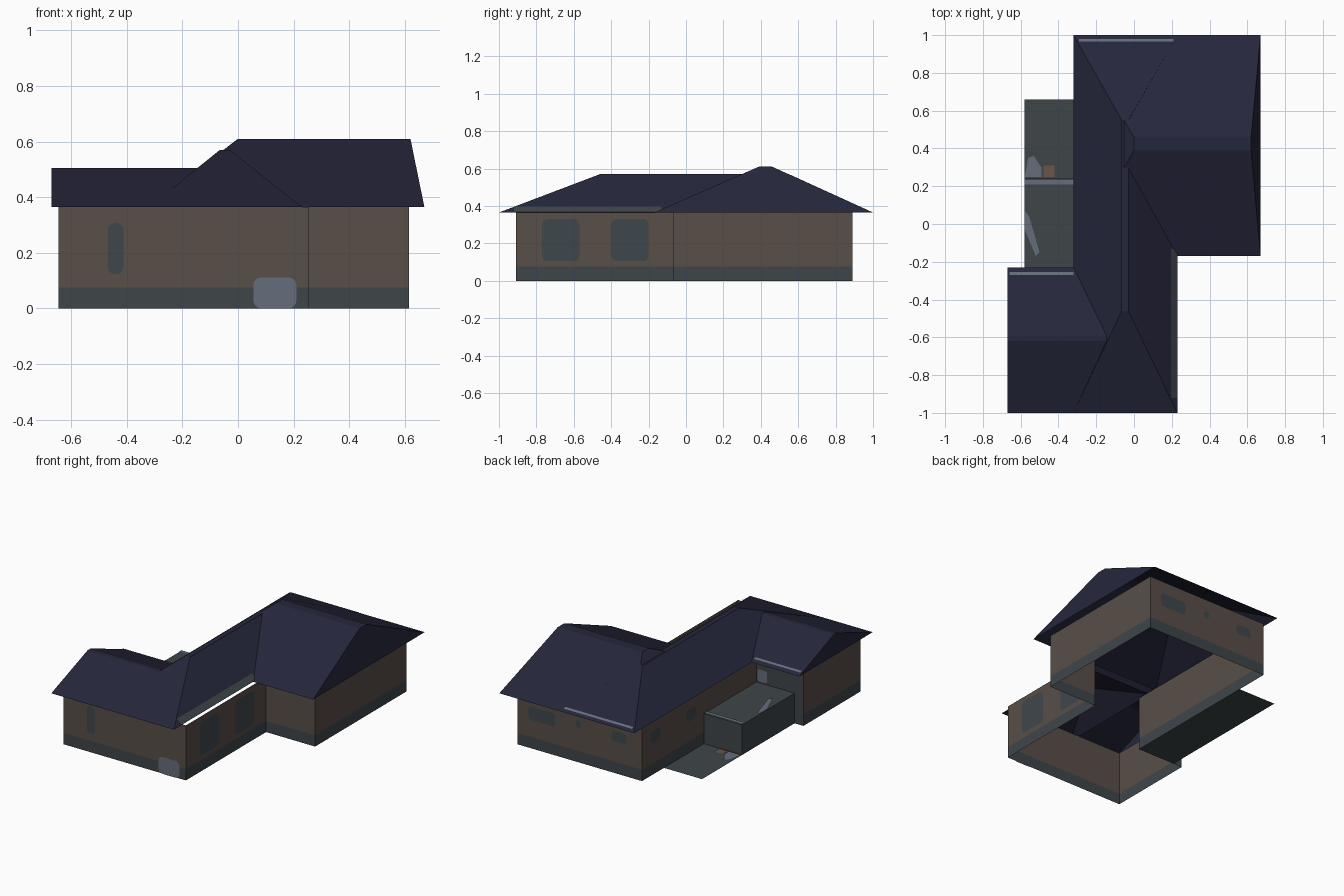
import bpy, math
from mathutils import Vector

if "Cube" in bpy.data.objects:
    bpy.data.objects.remove(bpy.data.objects["Cube"])


def mat(name, hexcode):
    lin = []
    for i in (0, 2, 4):
        c = int(hexcode[i:i + 2], 16) / 255
        lin.append(c / 12.92 if c < 0.04045 else ((c + 0.055) / 1.055) ** 2.4)
    m = bpy.data.materials.new(name)
    m.diffuse_color = (*lin, 1)
    m.use_nodes = True
    m.node_tree.nodes["Principled BSDF"].inputs["Base Color"].default_value = m.diffuse_color
    return m


ROOF = mat("navy roof", "25263B")
WALL = mat("brown wall", "584E48")
BASE = mat("slate base", "3E4549")
GLASS = mat("slate window", "3F474C")
LIGHT = mat("pale blue grey", "656D7B")
RUST = mat("rust brown", "6B5347")


def obj(name, verts, faces, mats, idx=None):
    me = bpy.data.meshes.new(name)
    me.from_pydata(verts, [], faces)
    for m in mats:
        me.materials.append(m)
    if idx:
        for p, i in zip(me.polygons, idx):
            p.material_index = i
    me.update()
    o = bpy.data.objects.new(name, me)
    bpy.context.collection.objects.link(o)
    return o


def sheet(name, pts, out, m):
    """Single flat face whose normal points towards 'out'."""
    pts = [Vector(p) for p in pts]
    n = Vector((0, 0, 0))
    for a, b in zip(pts, pts[1:] + pts[:1]):
        n += a.cross(b)
    if n.dot(Vector(out)) < 0:
        pts.reverse()
    return obj(name, pts, [range(len(pts))], [m])


# roofs: open hipped shells, eave rectangle to ridge rectangle
EAVE = 0.365


def roof(name, eave, ridge, z):
    v = []
    for (x0, x1, y0, y1), h in ((eave, EAVE), (ridge, z)):
        v += [(x0, y0, h), (x1, y0, h), (x1, y1, h), (x0, y1, h)]
    f = [(i, (i + 1) % 4, (i + 1) % 4 + 4, i + 4) for i in range(4)] + [(4, 5, 6, 7)]
    obj(name, v, f, [ROOF])


roof("front_wing_roof", (-0.67, 0.23, -1, -0.23), (-0.67, -0.1, -0.62, -0.59), 0.505)
roof("main_roof", (-0.32, 0.23, -1, 1), (-0.065, -0.03, -0.46, 0.55), 0.57)
roof("back_wing_roof", (-0.32, 0.67, -0.17, 1), (0, 0.62, 0.39, 0.46), 0.61)

# walls: thin sheets around the footprint, slate base band below brown
foot = [(-0.645, -0.91), (0.255, -0.91), (0.255, -0.07), (0.615, -0.07),
        (0.615, 0.89), (-0.3, 0.89), (-0.3, -0.31), (-0.645, -0.31)]
n = len(foot)
verts = [(x, y, z) for z in (0, 0.075, EAVE) for x, y in foot]
faces, idx = [], []
for row in range(2):
    for i in range(n):
        j = (i + 1) % n
        faces.append((row * n + i, row * n + j, row * n + n + j, row * n + n + i))
        idx.append(1 if row == 0 or i == 6 else 0)
obj("walls", verts, faces, [WALL, BASE], idx)


# windows and doors: rounded plates just proud of a wall
def plate(name, side, pos, u0, u1, z0, z1, r, m=GLASS):
    pts = []
    for k, (cu, cz) in enumerate(((u1 - r, z1 - r), (u0 + r, z1 - r),
                                  (u0 + r, z0 + r), (u1 - r, z0 + r))):
        for s in range(5):
            a = math.pi / 2 * (k + s / 4)
            pts.append((cu + r * math.cos(a), cz + r * math.sin(a)))
    sgn = 1 if side[0] == "+" else -1
    p = pos + sgn * 0.004
    if side[1] == "y":
        sheet(name, [(u, p, z) for u, z in pts], (0, sgn, 0), m)
    else:
        sheet(name, [(p, u, z) for u, z in pts], (sgn, 0, 0), m)


plate("front_window", "-y", -0.91, -0.468, -0.412, 0.123, 0.307, 0.026)
plate("front_door", "-y", -0.91, 0.055, 0.21, 0.0, 0.112, 0.03, LIGHT)
for y in (-0.77, -0.4):
    plate("right_window", "+x", 0.255, y, y + 0.2, 0.105, 0.33, 0.03)
for u0, u1, z0, z1 in ((0.335, 0.53, 0.19, 0.28), (0.145, 0.185, 0.23, 0.28),
                       (-0.19, -0.08, 0.215, 0.28)):
    plate("back_window", "+y", 0.89, u0, u1, z0, z1, 0.02)
for y in (0.7, 0.33):
    plate("left_window", "-x", -0.3, y, y + 0.1, 0.21, 0.29, 0.02)
plate("wing_back_door", "+y", -0.31, -0.38, -0.31, 0.21, 0.29, 0.015, LIGHT)


# pale strips lying on the roof above the eaves
def strip(name, a0, a1, b0, b1, slope, edge, axis, m):
    pts = []
    for a, b in ((a0, b0), (a1, b0), (a1, b1), (a0, b1)):
        z = EAVE + slope * abs(edge - b) + 0.004
        pts.append((a, b, z) if axis == "y" else (b, a, z))
    sheet(name, pts, (0, 0, 1), m)


strip("back_eave_strip", -0.29, 0.21, 0.965, 0.98, 0.455, 1, "y", LIGHT)
strip("wing_eave_strip", -0.66, -0.32, -0.27, -0.255, 0.389, -0.23, "y", LIGHT)
strip("right_eave_strip", -0.92, -0.13, 0.195, 0.23, 0.79, 0.23, "x", BASE)

# side terrace: ground slab and raised deck
X0, X1, Y0, Y1, H = -0.58, -0.3, -0.31, 0.24, 0.2
sheet("terrace_slab", [(X0, Y0, 0), (X1, Y0, 0), (X1, 0.66, 0), (X0, 0.66, 0)], (0, 0, 1), BASE)
sheet("deck_top", [(X0, Y0, H), (X1, Y0, H), (X1, Y1, H), (X0, Y1, H)], (0, 0, 1), BASE)
sheet("deck_end", [(X0, Y1, 0), (X1, Y1, 0), (X1, Y1, H), (X0, Y1, H)], (0, 1, 0), BASE)
sheet("deck_side", [(X0, Y0, 0), (X0, Y1, 0), (X0, Y1, H), (X0, Y0, H)], (-1, 0, 0), BASE)
h = H + 0.004
sheet("deck_edge_strip", [(X0, 0.21, h), (X1, 0.21, h), (X1, 0.233, h), (X0, 0.233, h)], (0, 0, 1), LIGHT)
sheet("deck_patch", [(-0.578, 0.07, h), (-0.555, 0.04, h), (-0.5, -0.15, h), (-0.52, -0.17, h),
                     (-0.578, -0.03, h)], (0, 0, 1), LIGHT)
sheet("slab_patch", [(-0.578, 0.25, 0.004), (-0.49, 0.25, 0.004), (-0.49, 0.3, 0.004),
                     (-0.53, 0.36, 0.004), (-0.56, 0.35, 0.004)], (0, 0, 1), LIGHT)
sheet("slab_rust_patch", [(-0.48, 0.25, 0.004), (-0.42, 0.25, 0.004), (-0.42, 0.31, 0.004),
                          (-0.48, 0.31, 0.004)], (0, 0, 1), RUST)
